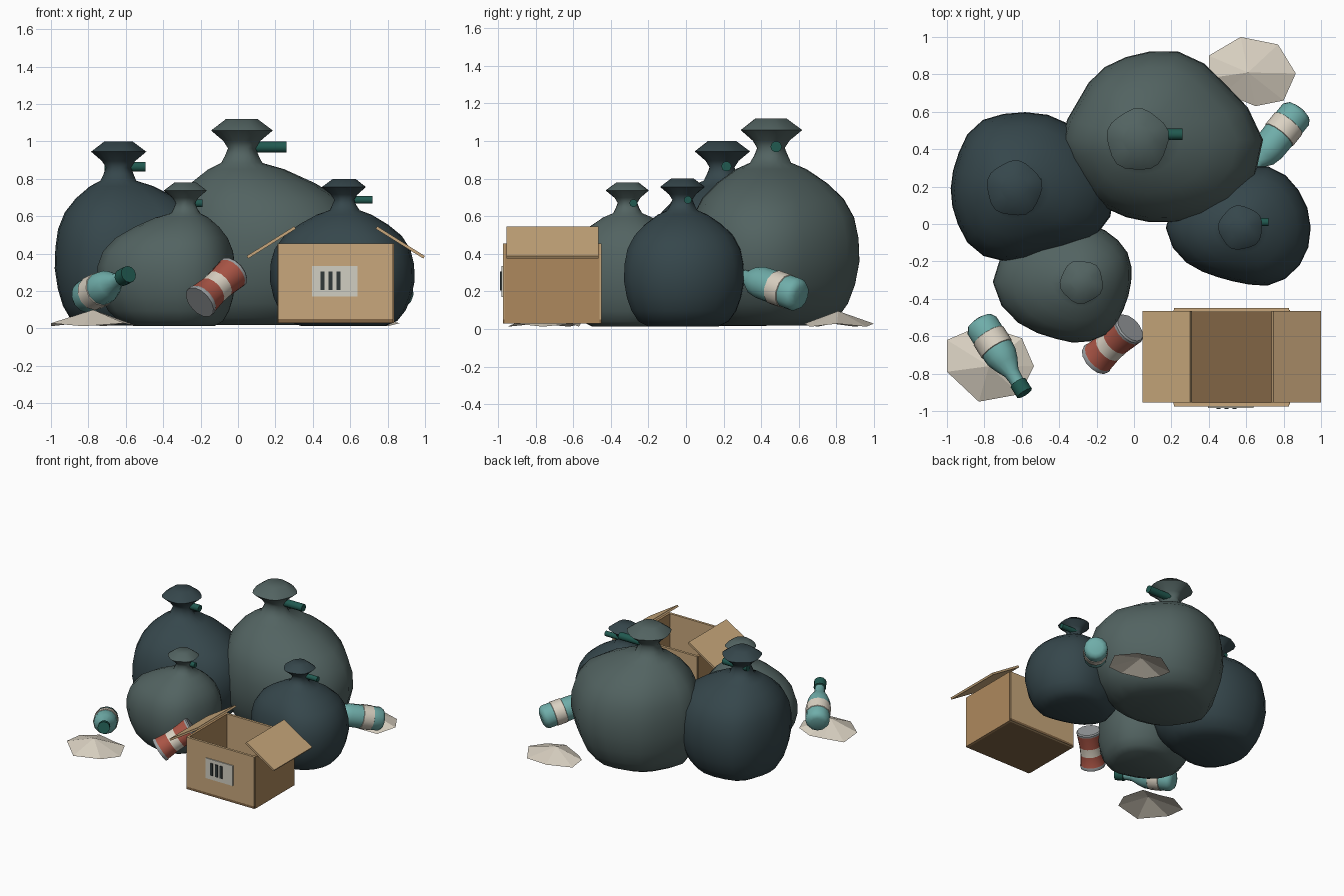
import bpy, bmesh, math
from mathutils import Vector, Matrix

if "Cube" in bpy.data.objects:
    bpy.data.objects.remove(bpy.data.objects["Cube"])

def mat(name, c):
    m = bpy.data.materials.new(name)
    m.diffuse_color = (*c, 1)
    m.use_nodes = True
    m.node_tree.nodes["Principled BSDF"].inputs["Base Color"].default_value = m.diffuse_color
    return m

GREY_BAG = mat("grey_bag", (.085, .125, .12))
DARK_BAG = mat("dark_bag", (.036, .062, .071))
TIE = mat("dark_green", (.015, .10, .08))
CARD = mat("cardboard", (.58, .39, .20))
CARD2 = mat("cardboard_side", (.42, .25, .11))
CARD3 = mat("cardboard_inside", (.22, .13, .06))
CREAM = mat("cream", (.70, .64, .54))
TEAL = mat("teal", (.16, .42, .40))
RED = mat("red", (.40, .09, .06))
METAL = mat("metal", (.32, .34, .35))
LABEL = mat("label", (.64, .62, .54))
INK = mat("ink", (.03, .04, .04))

def finish(name, bm, mats, smooth=None):
    bmesh.ops.recalc_face_normals(bm, faces=bm.faces)
    me = bpy.data.meshes.new(name)
    bm.to_mesh(me)
    bm.free()
    ob = bpy.data.objects.new(name, me)
    bpy.context.collection.objects.link(ob)
    for m in mats:
        me.materials.append(m)
    if smooth:
        bpy.ops.object.select_all(action='DESELECT')
        ob.select_set(True)
        bpy.context.view_layer.objects.active = ob
        bpy.ops.object.shade_smooth_by_angle(angle=math.radians(smooth))
    return ob

def skin(bm, rings, idx=None):
    """Bridge rings of points and cap both ends."""
    vs = [[bm.verts.new(p) for p in r] for r in rings]
    n = len(vs[0])
    for k, (a, b) in enumerate(zip(vs, vs[1:])):
        for i in range(n):
            j = (i + 1) % n
            f = bm.faces.new((a[i], a[j], b[j], b[i]))
            f.material_index = idx[k] if idx else 0
    for r, m in ((vs[0], 0), (vs[-1], -1)):
        bm.faces.new(r).material_index = idx[m] if idx else 0

def lathe(name, a, b, prof, mats, n=12, smooth=40):
    """Turned part along a->b; prof rows are (distance, radius, material of next band)."""
    a, d = Vector(a), Vector(b) - Vector(a)
    M = Matrix.Translation(a) @ d.to_track_quat('Z', 'Y').to_matrix().to_4x4()
    rings = [[M @ Vector((r * math.cos(2 * math.pi * i / n), r * math.sin(2 * math.pi * i / n), t * d.length))
              for i in range(n)] for t, r, _ in prof]
    bm = bmesh.new()
    skin(bm, rings, [p[2] for p in prof[:-1]])
    return finish(name, bm, mats, smooth)

def box(name, lo, hi, m, tilt=0):
    lo, hi = Vector(lo), Vector(hi)
    bm = bmesh.new()
    bmesh.ops.create_cube(bm, size=1)
    bmesh.ops.scale(bm, vec=hi - lo, verts=bm.verts)
    bmesh.ops.rotate(bm, matrix=Matrix.Rotation(tilt, 3, 'Y'), verts=bm.verts)
    bmesh.ops.translate(bm, vec=(lo + hi) / 2, verts=bm.verts)
    return finish(name, bm, [m])

def radius_at(rad, a):
    """Smooth periodic interpolation of outline radii."""
    n = len(rad)
    u = a / (2 * math.pi) * n
    i = int(u)
    t = u - i
    p = [rad[(i + k) % n] for k in (-1, 0, 1, 2)]
    return p[1] + .5 * t * (p[2] - p[0] + t * (2*p[0] - 5*p[1] + 4*p[2] - p[3] + t * (3*(p[1] - p[2]) + p[3] - p[0])))

# bag body: (share of outline radius, height share); gather: (radius, height) shares of total height
BODY = [(.58, .016), (.75, .05), (.87, .12), (.95, .21), (1, .32), (.99, .43),
        (.94, .53), (.82, .62), (.63, .695), (.40, .76), (.23, .79)]
GATHER = [(.08, .825), (.066, .86), (.088, .895), (.147, .945), (.075, 1.0)]

def bag(name, x, y, h, rad, m, n=22):
    rings = []
    angles = [2 * math.pi * i / n for i in range(n)]
    mean = sum(rad) / len(rad)
    for s, z in BODY:
        w = max(0, (s - .23) / .77) ** .5 if z > .5 else 1
        rings.append([(x + s * (w * radius_at(rad, a) + (1 - w) * mean) * math.cos(a),
                       y + s * (w * radius_at(rad, a) + (1 - w) * mean) * math.sin(a), z * h) for a in angles])
    for r, z in GATHER:
        rs = [r * h * (1 + .04 * math.sin(5 * a + x * 9)) for a in angles]
        rings.append([(x + q * math.cos(a), y + q * math.sin(a), z * h) for q, a in zip(rs, angles)])
    bm = bmesh.new()
    skin(bm, rings)
    finish(name, bm, [m], 60)

# Bags: radii every 30 degrees around the neck
bag("bag_large", .02, .45, 1.12,
    [.67, .56, .53, .46, .42, .38, .41, .38, .40, .43, .50, .62], GREY_BAG)
bag("bag_left", -.64, .19, 1.0,
    [.54, .48, .44, .405, .40, .35, .34, .355, .395, .39, .39, .51], DARK_BAG)
bag("bag_front", -.28, -.31, .78,
    [.265, .29, .30, .32, .34, .42, .475, .41, .34, .325, .305, .265], GREY_BAG)
bag("bag_right", .57, -.02, .80,
    [.375, .37, .365, .325, .33, .36, .40, .35, .295, .295, .35, .375], DARK_BAG)

# Tie ends at the necks
for name, x0, x1, y, z, r in (("tie_large", .05, .26, .48, .97, .03), ("tie_left", -.715, -.495, .215, .865, .027),
                              ("tie_front", -.28, -.19, -.28, .67, .021), ("tie_right", .57, .72, .01, .687, .021)):
    lathe(name, (x0, y, z), (x1, y, z), [(0, r, 0), (1, r, 0)], [TIE], 10)

# Open cardboard box
X0, X1, Y0, Y1, Z0, Z1, T = .215, .83, -.975, -.45, .03, .455, .02
box("box_floor", (X0, Y0, Z0), (X1, Y1, Z0 + T), CARD3)
box("box_front", (X0, Y0, Z0), (X1, Y0 + T, Z1), CARD)
box("box_back", (X0, Y1 - T, Z0), (X1, Y1, Z1), CARD)
for side, x in (("left", X0 - .005), ("right", X1 - T + .005)):
    box("box_side_" + side, (x, Y0 + .01, Z0), (x + T, Y1 - .01, Z1), CARD2)
for side, s in (("left", -1), ("right", 1)):
    c = .5225 + s * .345
    box("box_flap_" + side, (c - .15, -.955, .452), (c + .15, -.465, .468), CARD, s * math.radians(32))
box("box_label", (.395, -.983, .17), (.64, -.97, .335), LABEL)
for i in range(3):
    box(f"label_bar_{i}", (.44 + i * .043, -.989, .205), (.462 + i * .043, -.98, .305), INK)

# Dented drink can with wider rims
lathe("can", (-.205, -.725, .14), (-.02, -.555, .305),
      [(0, .094, 2), (.04, .097, 2), (.08, .092, 0), (.36, .083, 1), (.58, .083, 0), (.92, .092, 2),
       (.97, .094, 2), (1, .086, 2)], [RED, CREAM, METAL], 14)

# Bottles: the back one is sunk into the bags up to its shoulder
BASE = [(0, .05, 0), (.02, .075, 0), (.07, .09, 0), (.21, .09, 1), (.215, .094, 1), (.395, .094, 1), (.40, .09, 0)]
FRONT = BASE + [(.5, .087, 0), (.6, .07, 0), (.72, .042, 0), (.85, .036, 2), (.855, .046, 2), (1, .046, 2)]
BACK = BASE + [(.6, .088, 0), (.72, .075, 0), (.82, .042, 0), (.9, .036, 2), (.905, .046, 2), (1, .046, 2)]
lathe("bottle_front", (-.83, -.515, .16), (-.585, -.905, .29), FRONT, [TEAL, CREAM, TIE], 12)
lathe("bottle_back", (.885, .61, .175), (.61, .27, .29), BACK, [TEAL, CREAM, TIE], 12)

# Crumpled paper scraps: shallow fans
def paper(name, apex, rim):
    bm = bmesh.new()
    top = bm.verts.new(apex)
    vs = [bm.verts.new((x, y, .012 + .016 * (i % 2))) for i, (x, y) in enumerate(rim)]
    for i in range(len(vs)):
        bm.faces.new((top, vs[i], vs[(i + 1) % len(vs)]))
    finish(name, bm, [CREAM])

paper("paper_front", (-.775, -.76, .10),
      [(-1, -.62), (-1, -.79), (-.83, -.95), (-.61, -.91), (-.535, -.76), (-.60, -.61), (-.72, -.57), (-.86, -.56)])
paper("paper_back", (.61, .81, .095),
      [(.40, .90), (.40, .78), (.48, .70), (.65, .63), (.80, .66), (.865, .805), (.77, .96), (.57, 1.0)])
